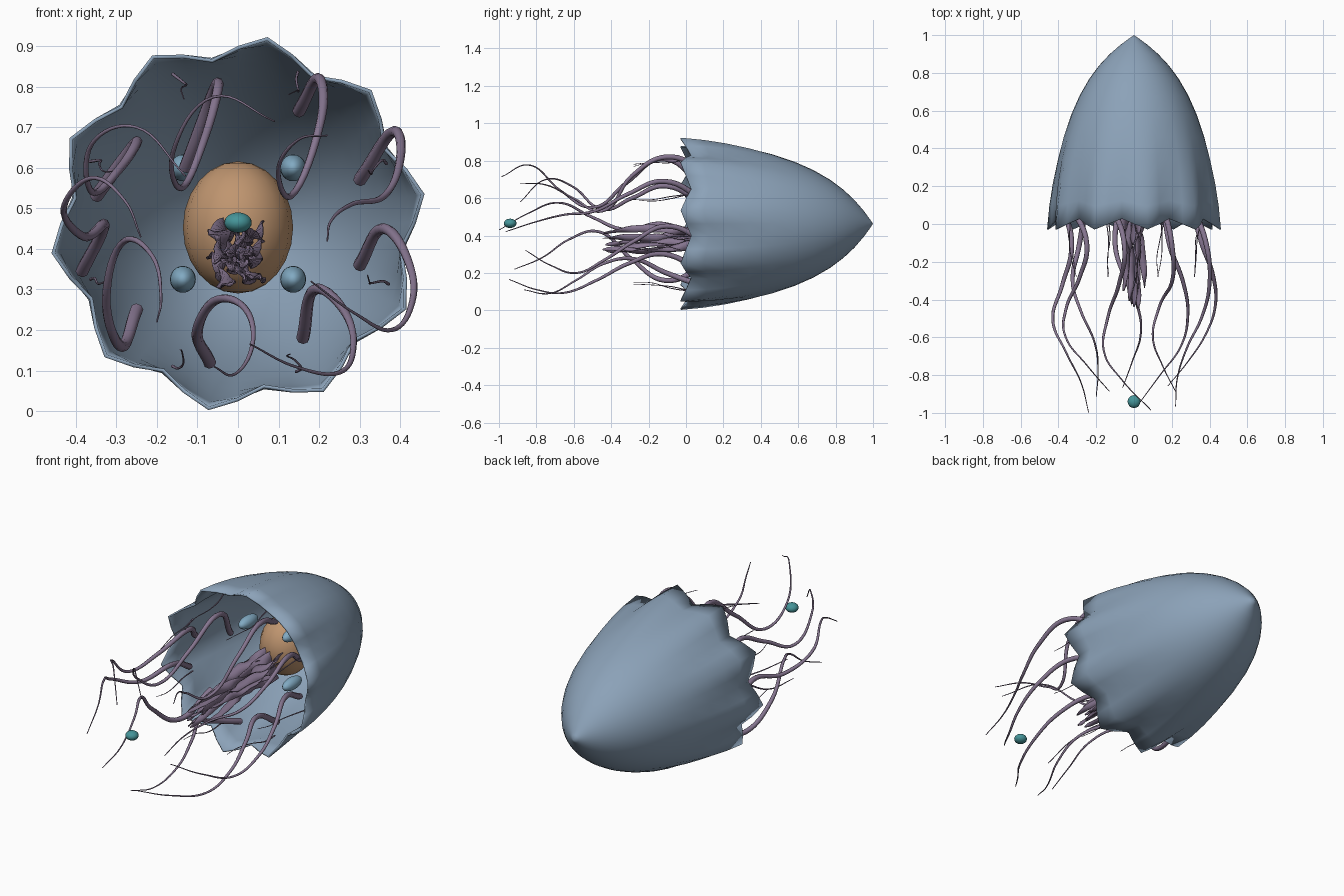
import bpy, bmesh, math, random
from mathutils import Vector

if "Cube" in bpy.data.objects:
    bpy.data.objects.remove(bpy.data.objects["Cube"])

random.seed(4)
CZ = 0.4625


def mat(name, c):
    m = bpy.data.materials.new(name)
    m.diffuse_color = (*c, 1)
    m.use_nodes = True
    m.node_tree.nodes["Principled BSDF"].inputs["Base Color"].default_value = m.diffuse_color
    return m


BLUE = mat("bell_blue", (0.26, 0.36, 0.48))
PURPLE = mat("arm_purple", (0.24, 0.18, 0.28))
ORANGE = mat("core_orange", (0.52, 0.30, 0.16))
CYAN = mat("organ_cyan", (0.22, 0.40, 0.54))
TEAL = mat("lure_teal", (0.06, 0.30, 0.32))


def mesh_object(name, bm, material):
    me = bpy.data.meshes.new(name)
    bmesh.ops.recalc_face_normals(bm, faces=bm.faces)
    bm.to_mesh(me)
    bm.free()
    for p in me.polygons:
        p.use_smooth = True
    ob = bpy.data.objects.new(name, me)
    bpy.context.collection.objects.link(ob)
    me.materials.append(material)
    return ob


def ellipsoid(name, loc, size, material, seg=20, rings=12):
    bm = bmesh.new()
    bmesh.ops.create_uvsphere(bm, u_segments=seg, v_segments=rings, radius=1)
    for v in bm.verts:
        v.co = Vector([v.co[i] * size[i] + loc[i] for i in range(3)])
    return mesh_object(name, bm, material)


def tube(name, pts, r0, r1):
    cu = bpy.data.curves.new(name, 'CURVE')
    cu.dimensions = '3D'
    cu.bevel_depth = 1.0
    cu.bevel_resolution = 2
    cu.resolution_u = 8
    cu.use_fill_caps = True
    sp = cu.splines.new('BEZIER')
    sp.bezier_points.add(len(pts) - 1)
    for i, (bp, p) in enumerate(zip(sp.bezier_points, pts)):
        t = i / (len(pts) - 1)
        bp.co = p
        bp.handle_left_type = bp.handle_right_type = 'AUTO'
        bp.radius = r1 + (r0 - r1) * (1 - t) ** 1.3
    ob = bpy.data.objects.new(name, cu)
    bpy.context.collection.objects.link(ob)
    cu.materials.append(PURPLE)
    return ob


# Bell: lathed profile whose ten flutes deepen toward the scalloped rim
profile = [(0.985, 0.022), (0.95, 0.07), (0.9, 0.128), (0.84, 0.184), (0.77, 0.236),
           (0.68, 0.288), (0.58, 0.332), (0.46, 0.372), (0.34, 0.401), (0.22, 0.422),
           (0.11, 0.434), (0.0, 0.4385)]
N = 40
bm = bmesh.new()
apex = bm.verts.new((0, 1, CZ))
rings = []
for y, r in profile:
    f = max(0, 1 - y / 0.6) ** 1.6
    ring = []
    for k in range(N):
        a = math.radians(9 + 360 / N * k)
        w = math.cos(10 * (a - math.radians(9)))
        rr = r + 0.0275 * f * w
        yy = y - 0.028 * w * f ** 2
        ring.append(bm.verts.new((rr * math.cos(a), yy, CZ + rr * math.sin(a))))
    rings.append(ring)
for k in range(N):
    j = (k + 1) % N
    bm.faces.new((apex, rings[0][k], rings[0][j]))
    for a, b in zip(rings, rings[1:]):
        bm.faces.new((a[k], b[k], b[j], a[j]))
bell = mesh_object("bell", bm, BLUE)
sol = bell.modifiers.new("shell", 'SOLIDIFY')
sol.thickness = 0.009
sol.offset = -1

# Core, four small organs and the hanging lure
ellipsoid("core", (0, 0.43, 0.453), (0.136, 0.145, 0.163), ORANGE, 16, 12)
for sx in (-1, 1):
    for z in (0.60, 0.325):
        ellipsoid("organ", (sx * 0.136, 0.285, z), (0.032, 0.075, 0.033), CYAN)
ellipsoid("lure", (0, -0.94, 0.465), (0.034, 0.034, 0.025), TEAL)

# Long curling tentacles: x, z at shared depth stations
stations = [0.12, -0.12, -0.32, -0.5, -0.67, -0.83, -0.985]
upper = [
    [(-.13, .60), (-.05, .81), (-.08, .68), (-.14, .55), (-.16, .64), (-.06, .775), (.09, .715)],
    [(.15, .74), (.20, .82), (.205, .72), (.13, .53), (.10, .60), (.15, .67), (.22, .68)],
    [(.30, .57), (.385, .69), (.40, .62), (.36, .53), (.28, .51), (.23, .47), (.22, .42)],
    [(-.35, .53), (-.25, .665), (-.29, .60), (-.36, .54), (-.36, .66), (-.25, .70), (-.13, .58)],
    [(-.385, .345), (-.33, .46), (-.38, .43), (-.43, .50), (-.36, .575), (-.28, .52), (-.24, .43)]]
lower = [
    [(.30, .36), (.36, .45), (.42, .37), (.43, .27), (.38, .20), (.29, .24), (.18, .32)],
    [(.16, .18), (.19, .30), (.26, .25), (.285, .16), (.25, .095), (.14, .11), (.03, .165)],
    [(-.07, .12), (-.10, .20), (-.05, .275), (.02, .25), (.035, .16), (-.01, .09), (-.06, .11)],
    [(-.25, .25), (-.29, .16), (-.325, .28), (-.28, .42), (-.21, .38), (-.19, .28), (-.20, .22)]]
for i, path in enumerate(upper + lower):
    end = (1.0, 0.9, 0.98, 0.9, 1.013, 0.87, 0.96, 0.88, 0.93)[i]
    pts = [(x, y if y > 0 else y * end, z) for (x, z), y in zip(path, stations)]
    tube("tentacle", pts, 0.0165, 0.002)

# Fine rim filaments
for k in range(8):
    a = math.radians(22 + 45 * k)
    pts = []
    for i in range(5):
        r = 0.395 - 0.014 * i + 0.008 * math.sin(2 * i + k)
        b = a + 0.03 * math.sin(1.6 * i + k)
        pts.append((r * math.cos(b), 0.12 - 0.1 * i, CZ + r * math.sin(b)))
    tube("filament", pts, 0.004, 0.0015)

# Ruffled oral arms: twisted, tapering ribbons hanging from the core
for k in range(9):
    a0 = 2 * math.pi * k / 9
    ph = random.uniform(0, 6.28)
    end = random.uniform(-0.46, -0.33)
    bm = bmesh.new()
    prev = None
    for i in range(33):
        t = i / 32
        y = 0.32 + (end - 0.32) * t
        a = a0 + 0.9 * t
        r = (0.025 + 0.03 * (k % 2)) + 0.012 * math.sin(7 * t + ph)
        c = Vector((r * math.cos(a), y, 0.405 - 0.045 * t + r * math.sin(a)))
        tw = a + 0.8 * math.sin(9 * t + ph)
        w = 0.028 * (1 - t) ** 0.4 + 0.003
        d = Vector((math.cos(tw), 0, math.sin(tw))) * w
        ruffle = Vector((-d.z, 0, d.x)) * 0.3 * math.sin(26 * t + ph)
        row = [bm.verts.new(c - d + ruffle), bm.verts.new(c), bm.verts.new(c + d - ruffle)]
        if prev:
            for j in (0, 1):
                bm.faces.new((prev[j], prev[j + 1], row[j + 1], row[j]))
        prev = row
    arm = mesh_object("oral_arm", bm, PURPLE)
    arm.modifiers.new("thickness", 'SOLIDIFY').thickness = 0.004
